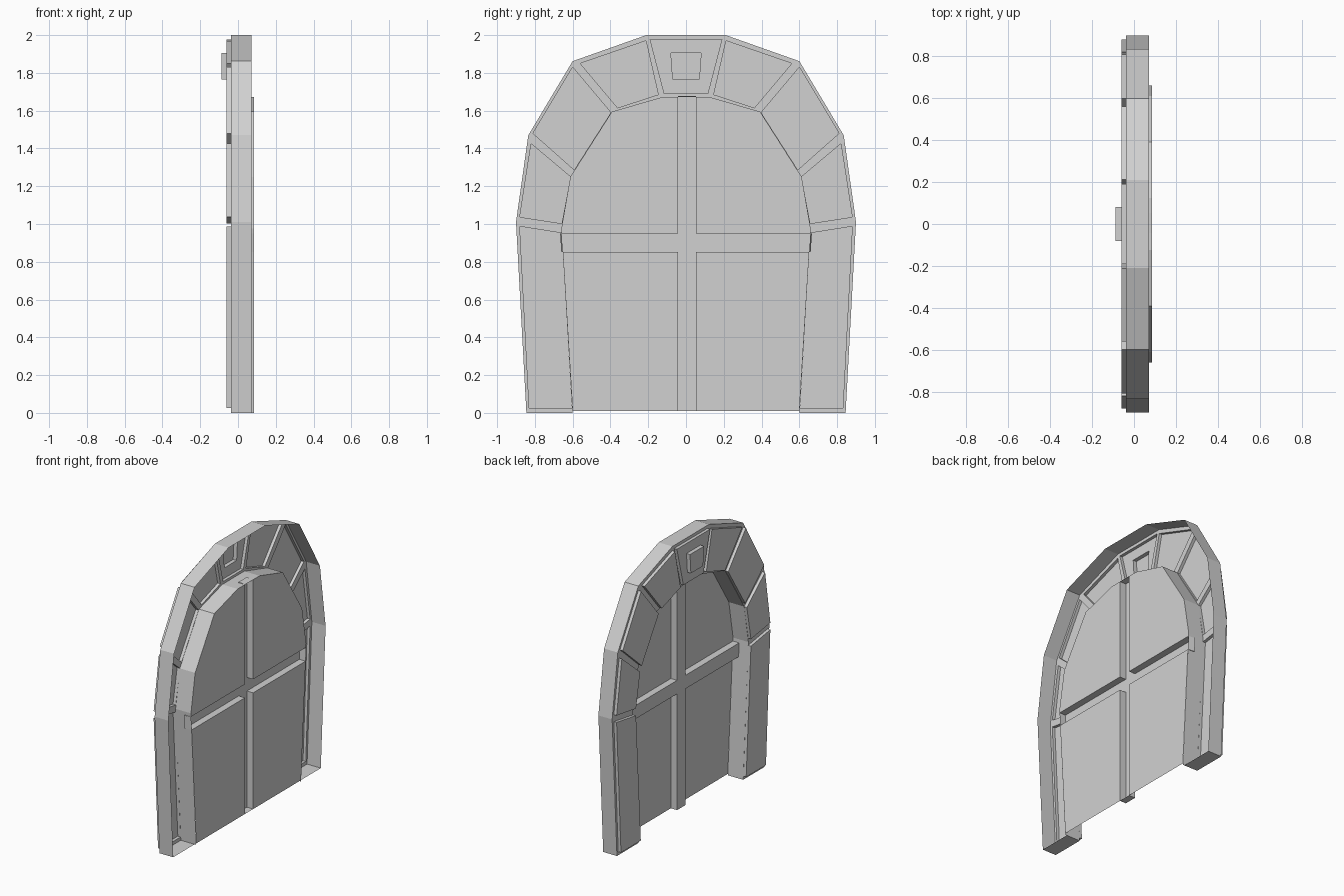
import bpy
import bmesh
from mathutils import Vector

cube = bpy.data.objects.get("Cube")
if cube:
    bpy.data.objects.remove(cube)

# Depths along x
KEY_X, PANEL_X, FACE_X, RIM_X, DOOR_X = -0.088, -0.06, -0.038, 0.072, 0.085
BAR_DEPTH = 0.05

grey = bpy.data.materials.new("plain_grey")
grey.use_nodes = True
grey.diffuse_color = (0.64, 0.64, 0.64, 1)
grey.node_tree.nodes["Principled BSDF"].inputs["Base Color"].default_value = (0.64, 0.64, 0.64, 1)

# Half outlines (y, z), from the foot to the crown
outer = [(0.845, 0), (0.9, 1.01), (0.835, 1.47), (0.6, 1.862), (0.21, 2.0)]
inner = [(0.6, 0), (0.66, 0.975), (0.612, 1.25), (0.392, 1.595), (0.125, 1.672)]

# Raised stone panels: two outer corners, then two inner corners
panels = [
    [(0.83, 0.025), (0.88, 0.987), (0.658, 0.952), (0.603, 0.025)],
    [(0.88, 1.037), (0.82, 1.425), (0.611, 1.25), (0.658, 1.003)],
    [(0.81, 1.48), (0.6, 1.83), (0.398, 1.59), (0.592, 1.287)],
    [(0.56, 1.85), (0.212, 1.97), (0.147, 1.685), (0.362, 1.615)],
]
key_panel = [(0.19, 1.978), (-0.19, 1.978), (-0.115, 1.69), (0.115, 1.69)]
key_block = [(0.08, 1.905), (-0.08, 1.905), (-0.07, 1.765), (0.07, 1.765)]


def flip(points):
    return [(-y, z) for y, z in points]


def whole(half):
    return half + flip(half)[::-1]


def loft(bm, a, xa, b, xb, closed=False):
    """Join two matching outlines with a strip of quads."""
    va = [bm.verts.new((xa, y, z)) for y, z in a]
    vb = [bm.verts.new((xb, y, z)) for y, z in b]
    n = len(a)
    for i in range(n if closed else n - 1):
        j = (i + 1) % n
        bm.faces.new((va[i], va[j], vb[j], vb[i]))


def cap(bm, points, x):
    return bm.faces.new([bm.verts.new((x, y, z)) for y, z in points])


def finish(name, bm):
    bmesh.ops.remove_doubles(bm, verts=bm.verts, dist=0.0005)
    bmesh.ops.recalc_face_normals(bm, faces=bm.faces)
    mesh = bpy.data.meshes.new(name)
    bm.to_mesh(mesh)
    bm.free()
    mesh.materials.append(grey)
    obj = bpy.data.objects.new(name, mesh)
    bpy.context.collection.objects.link(obj)


# Arch shell: stone face with raised panels, open at the back
bm = bmesh.new()
for i, panel in enumerate(panels):
    segment = [outer[i], outer[i + 1], inner[i + 1], inner[i]]
    for side in (list, flip):
        loft(bm, side(segment), FACE_X, side(panel), FACE_X, True)
        loft(bm, side(panel), FACE_X, side(panel), PANEL_X, True)
        cap(bm, side(panel), PANEL_X)

# Keystone with its projecting block
key_segment = [outer[-1], flip(outer)[-1], flip(inner)[-1], inner[-1]]
loft(bm, key_segment, FACE_X, key_panel, FACE_X, True)
loft(bm, key_panel, FACE_X, key_panel, PANEL_X, True)
loft(bm, key_panel, PANEL_X, key_block, PANEL_X, True)
loft(bm, key_block, PANEL_X, key_block, KEY_X, True)
cap(bm, key_block, KEY_X)

# Outer rim, inner reveal and feet
loft(bm, whole(outer), FACE_X, whole(outer), RIM_X)
loft(bm, whole(inner), FACE_X, whole(inner), DOOR_X)
for s in (1, -1):
    foot = [(s * outer[0][0], 0), (s * inner[0][0], 0)]
    loft(bm, foot, FACE_X, foot, RIM_X)
finish("arch_frame", bm)

# Door sheet, sliced along the edges of the cross bars
bm = bmesh.new()
door_half = [(0.6, 0.01)] + inner[1:]
cap(bm, whole(door_half), DOOR_X)
bar_y, bar_z = (-0.042, 0.052), (0.852, 0.95)
cuts = [((0, y, 0), (0, 1, 0)) for y in bar_y] + [((0, 0, z), (0, 0, 1)) for z in bar_z]
for co, no in cuts:
    bmesh.ops.bisect_plane(bm, geom=bm.verts[:] + bm.edges[:] + bm.faces[:],
                           plane_co=co, plane_no=no)


def in_cross(face):
    c = face.calc_center_median()
    return bar_y[0] < c.y < bar_y[1] or bar_z[0] < c.z < bar_z[1]


# Cross bars pushed out towards the front of the door
cross = [f for f in bm.faces if in_cross(f)]
result = bmesh.ops.extrude_face_region(bm, geom=cross)
moved = [g for g in result["geom"] if isinstance(g, bmesh.types.BMVert)]
for v in moved:
    v.co += Vector((-BAR_DEPTH, 0, 0))
    if abs(v.co.y) > 0.5:
        v.co.y *= 1.012
    if v.co.z > 1.6:
        v.co.z += 0.006
stale = [f for f in cross if f.is_valid]
if stale:
    bmesh.ops.delete(bm, geom=stale, context='FACES')
finish("door", bm)
